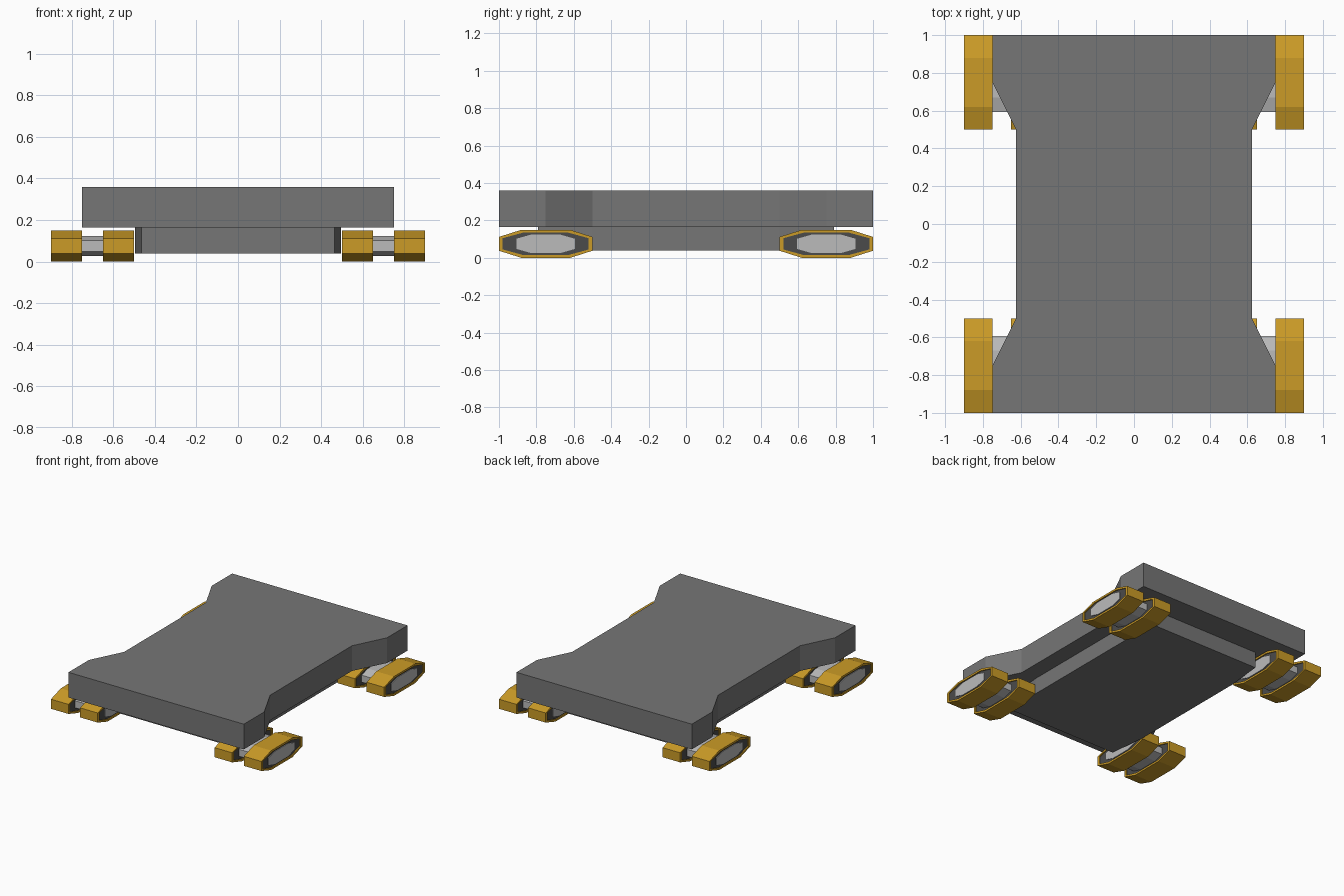
import bpy

if "Cube" in bpy.data.objects:
    bpy.data.objects.remove(bpy.data.objects["Cube"])


def material(name, rgb):
    m = bpy.data.materials.new(name)
    m.diffuse_color = (*rgb, 1)
    m.use_nodes = True
    m.node_tree.nodes["Principled BSDF"].inputs["Base Color"].default_value = m.diffuse_color
    return m


GOLD = material("gold_track", (0.60, 0.33, 0.02))
DARK = material("dark_grey", (0.07, 0.07, 0.07))
GREY = material("body_grey", (0.18, 0.18, 0.18))
LIGHT = material("light_grey", (0.50, 0.50, 0.50))


def make_object(name, verts, faces, mat):
    me = bpy.data.meshes.new(name)
    me.from_pydata(verts, [], faces)
    me.materials.append(mat)
    ob = bpy.data.objects.new(name, me)
    bpy.context.collection.objects.link(ob)
    return ob


def prism(name, profile, lo, hi, axis, mat):
    """Extrude a counter-clockwise profile along x or z."""
    n = len(profile)
    if axis == 'x':
        verts = [(h, a, b) for h in (lo, hi) for a, b in profile]
    else:
        verts = [(a, b, h) for h in (lo, hi) for a, b in profile]
    faces = [tuple(range(n))[::-1], tuple(range(n, 2 * n))]
    faces += [(i, (i + 1) % n, n + (i + 1) % n, n + i) for i in range(n)]
    return make_object(name, verts, faces, mat)


def octagon(cy, half_y, flat_y, half_z, flat_z, cz=0.075):
    pts = [(half_y, -flat_z), (half_y, flat_z), (flat_y, half_z), (-flat_y, half_z),
           (-half_y, flat_z), (-half_y, -flat_z), (-flat_y, -half_z), (flat_y, -half_z)]
    return [(cy + y, cz + z) for y, z in pts]


def track_shell(name, cy, x0, x1):
    """Octagonal loop with a thin rim, open through the middle."""
    outer = octagon(cy, 0.25, 0.13, 0.075, 0.037)
    inner = octagon(cy, 0.23, 0.12, 0.06, 0.03)
    rings = [(outer, x0), (outer, x1), (inner, x1), (inner, x0)]
    verts = [(x, y, z) for ring, x in rings for y, z in ring]
    faces = []
    for r in range(4):
        a, b = r * 8, ((r + 1) % 4) * 8
        faces += [(a + i, a + (i + 1) % 8, b + (i + 1) % 8, b + i) for i in range(8)]
    make_object(name, verts, faces, GOLD)
    return inner


def symmetric(quarter):
    """Complete a closed outline from its +x side, listed front to back."""
    return quarter + [(-x, y) for x, y in reversed(quarter)]


# Waisted top deck
prism("deck", symmetric([(0.75, -1), (0.75, -0.75), (0.625, -0.5),
                         (0.625, 0.5), (0.75, 0.75), (0.75, 1)]), 0.165, 0.36, 'z', GREY)

# Lower chassis
prism("chassis", symmetric([(0.465, -0.79), (0.495, -0.5), (0.495, 0.5), (0.465, 0.79)]),
      0.04, 0.165, 'z', GREY)

# Four corner pods: paired tracks on a shared hub
for side, sx in (("left", -1), ("right", 1)):
    for end, cy in (("front", -0.75), ("back", 0.75)):
        for pos, a, b in (("inner", 0.5, 0.65), ("outer", 0.75, 0.9)):
            x0, x1 = sorted((sx * a, sx * b))
            tag = f"{end}_{side}_{pos}"
            inner = track_shell(f"{tag}_track", cy, x0, x1)
            prism(f"{tag}_track_core", inner, x0 + 0.008, x1 - 0.008, 'x', DARK)
        x0, x1 = sorted((sx * 0.503, sx * 0.897))
        prism(f"{end}_{side}_hub", octagon(cy, 0.157, 0.08, 0.049, 0.027),
              x0, x1, 'x', LIGHT)
